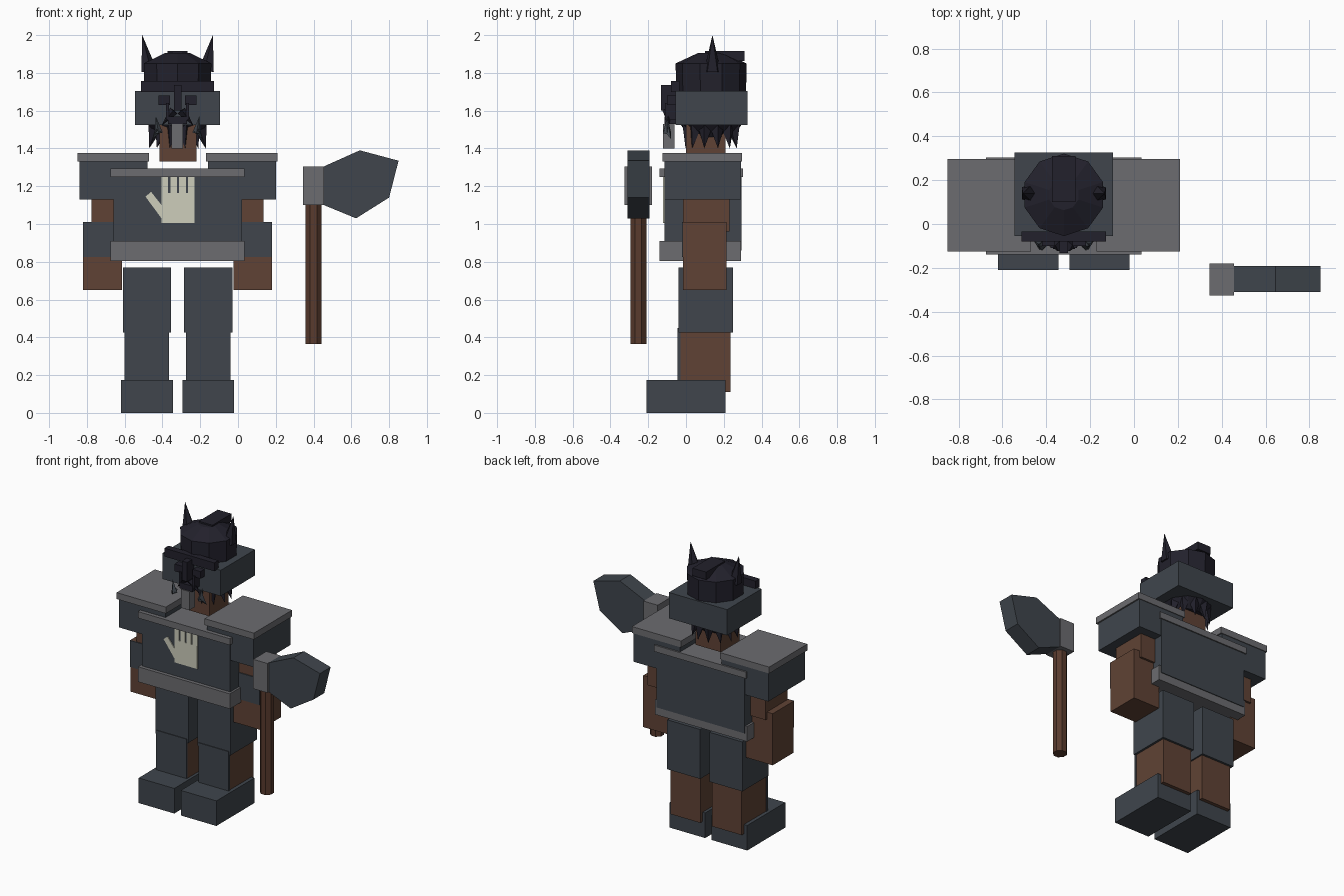
import bpy, bmesh, math
from mathutils import Vector

if "Cube" in bpy.data.objects:
    bpy.data.objects.remove(bpy.data.objects["Cube"])

CX = -0.32  # centre line of the figure


def material(name, rgb):
    m = bpy.data.materials.new(name)
    m.use_nodes = True
    m.diffuse_color = (*rgb, 1)
    m.node_tree.nodes["Principled BSDF"].inputs["Base Color"].default_value = (*rgb, 1)
    return m


slate = material("dark slate", (0.050, 0.060, 0.073))
grey = material("steel grey", (0.15, 0.15, 0.16))
skin = material("brown skin", (0.115, 0.055, 0.035))
wood = material("handle wood", (0.10, 0.043, 0.027))
hair = material("hair navy", (0.016, 0.015, 0.025))
cream = material("cream paint", (0.61, 0.61, 0.50))


def finish(name, bm, mat):
    bmesh.ops.recalc_face_normals(bm, faces=bm.faces)
    mesh = bpy.data.meshes.new(name)
    bm.to_mesh(mesh)
    bm.free()
    mesh.materials.append(mat)
    ob = bpy.data.objects.new(name, mesh)
    bpy.context.collection.objects.link(ob)
    return ob


def box(name, mat, x, y, z):
    bm = bmesh.new()
    bmesh.ops.create_cube(bm, size=1)
    for v in bm.verts:
        v.co = [(a + b) / 2 + c * (b - a) for (a, b), c in zip((x, y, z), v.co)]
    return finish(name, bm, mat)


def pair(name, mat, x, y, z):
    """Box on both sides; x is measured outward from the centre line."""
    box("left_" + name, mat, (CX + x[0], CX + x[1]), y, z)
    box("right_" + name, mat, (CX - x[1], CX - x[0]), y, z)


def prism(name, mat, points, y):
    """Outline in x and z, extruded from y[0] to y[1]."""
    bm = bmesh.new()
    face = bm.faces.new([bm.verts.new((px, y[0], pz)) for px, pz in points])
    out = bmesh.ops.extrude_face_region(bm, geom=[face])
    bmesh.ops.translate(bm, vec=(0, y[1] - y[0], 0),
                        verts=[g for g in out["geom"] if isinstance(g, bmesh.types.BMVert)])
    return finish(name, bm, mat)


def spike(name, mat, base, tip, radius, sides=5):
    bm = bmesh.new()
    base, tip = Vector(base), Vector(tip)
    axis = tip - base
    bmesh.ops.create_cone(bm, cap_ends=True, segments=sides, radius1=radius,
                          radius2=0, depth=axis.length)
    rot = axis.to_track_quat("Z", "Y")
    for v in bm.verts:
        v.co = rot @ v.co + (base + tip) / 2
    return finish(name, bm, mat)


def lathe(name, mat, centre, profile, sides):
    bm = bmesh.new()
    rings = []
    for r, z in profile:
        rings.append([bm.verts.new((centre[0] + r * math.cos(math.tau * (i + 0.5) / sides),
                                    centre[1] + r * math.sin(math.tau * (i + 0.5) / sides), z))
                      for i in range(sides)])
    for a, b in zip(rings, rings[1:]):
        for i in range(sides):
            j = (i + 1) % sides
            bm.faces.new((a[i], a[j], b[j], b[i]))
    bm.faces.new(rings[0])
    bm.faces.new(rings[-1])
    return finish(name, bm, mat)


# Legs
pair("boot", slate, (0.025, 0.30), (-0.21, 0.21), (0, 0.175))
pair("shin", skin, (0.045, 0.275), (-0.035, 0.235), (0.11, 0.44))
pair("shin_guard", slate, (0.045, 0.28), (-0.045, -0.03), (0.17, 0.45))
pair("thigh", slate, (0.035, 0.29), (-0.04, 0.25), (0.425, 0.77))

# Torso with belt and collar band
box("torso", slate, (CX - 0.34, CX + 0.34), (-0.115, 0.295), (0.86, 1.27))
box("belt", grey, (CX - 0.355, CX + 0.355), (-0.14, 0.29), (0.805, 0.91))
box("collar_band", grey, (CX - 0.355, CX + 0.355), (-0.14, 0.303), (1.25, 1.295))

# Painted hand on the chest
PAINT = (-0.121, -0.113)
box("hand_palm", cream, (-0.405, -0.23), PAINT, (1.005, 1.165))
for i in range(4):
    left = -0.405 + i * 0.0467
    box("hand_finger", cream, (left, left + 0.035), PAINT, (1.165, 1.248))
prism("hand_thumb", cream, [(-0.405, 1.03), (-0.405, 1.1), (-0.46, 1.17), (-0.49, 1.145)], PAINT)

# Arms
pair("sleeve", slate, (0.16, 0.52), (-0.113, 0.292), (1.13, 1.33))
pair("shoulder_pad", grey, (0.15, 0.53), (-0.125, 0.297), (1.33, 1.375))
pair("upper_arm", skin, (0.28, 0.455), (-0.015, 0.23), (0.96, 1.14))
pair("forearm", skin, (0.295, 0.50), (-0.015, 0.215), (0.65, 1.01))
pair("bracer", slate, (0.295, 0.50), (-0.022, -0.014), (0.825, 1.01))

# Head, hair and helmet band
HEAD = (CX, 0.133)
box("neck", skin, (CX - 0.095, CX + 0.1), (0, 0.21), (1.33, 1.56))
lathe("hair_cap", hair, HEAD, [(0.11, 1.46), (0.165, 1.53), (0.185, 1.7), (0.188, 1.85),
                              (0.07, 1.905)], 10)
box("helmet_band", slate, (CX - 0.225, CX + 0.225), (-0.055, 0.325), (1.525, 1.705))
box("hair_crest", hair, (CX - 0.053, CX + 0.053), (0.10, 0.31), (1.862, 1.915))
for i in range(12):
    a = math.tau * (i + 0.5) / 12
    c, s = math.cos(a), math.sin(a)
    spike("hair_tuft", hair, (CX + 0.12 * c, HEAD[1] + 0.12 * s, 1.52),
          (CX + 0.155 * c, HEAD[1] + 0.14 * s, 1.40), 0.04, 4)

# Horns, cheek curls and side tufts
for side in (-1, 1):
    spike("horn", hair, (CX + side * 0.155, 0.14, 1.81), (CX + side * 0.187, 0.14, 2.0), 0.046)
    spike("cheek_curl_upper", slate, (CX + side * 0.10, -0.10, 1.48),
          (CX + side * 0.115, -0.10, 1.57), 0.022, 4)
    spike("cheek_curl_lower", slate, (CX + side * 0.10, -0.10, 1.50),
          (CX + side * 0.135, -0.08, 1.45), 0.022, 4)
    spike("moustache", hair, (CX + side * 0.02, -0.10, 1.60),
          (CX + side * 0.085, -0.09, 1.52), 0.025, 4)
    box("eye_guard", hair, sorted((CX + side * 0.04, CX + side * 0.10)),
        (-0.10, -0.055), (1.63, 1.68))
    box("cheek_bar", hair, sorted((CX + side * 0.045, CX + side * 0.06)),
        (-0.11, -0.055), (1.55, 1.64))

# Face guard and beard plate
box("brow_bar", hair, (CX - 0.193, CX + 0.193), (-0.08, -0.035), (1.70, 1.758))
box("nose_guard", hair, (CX - 0.02, CX + 0.02), (-0.133, -0.055), (1.60, 1.735))
box("mouth_guard", hair, (CX - 0.05, CX + 0.05), (-0.115, -0.055), (1.53, 1.57))
box("beard_plate", grey, (CX - 0.033, CX + 0.03), (-0.122, -0.062), (1.40, 1.53))

# Axe floating beside the figure
lathe("axe_handle", wood, (0.40, -0.252), [(0.046, 0.365), (0.046, 1.15)], 8)
box("axe_socket", grey, (0.345, 0.455), (-0.325, -0.18), (1.10, 1.305))
prism("axe_blade", slate, [(0.455, 1.305), (0.645, 1.39), (0.85, 1.335), (0.80, 1.14),
                           (0.625, 1.03), (0.455, 1.10)], (-0.31, -0.192))
